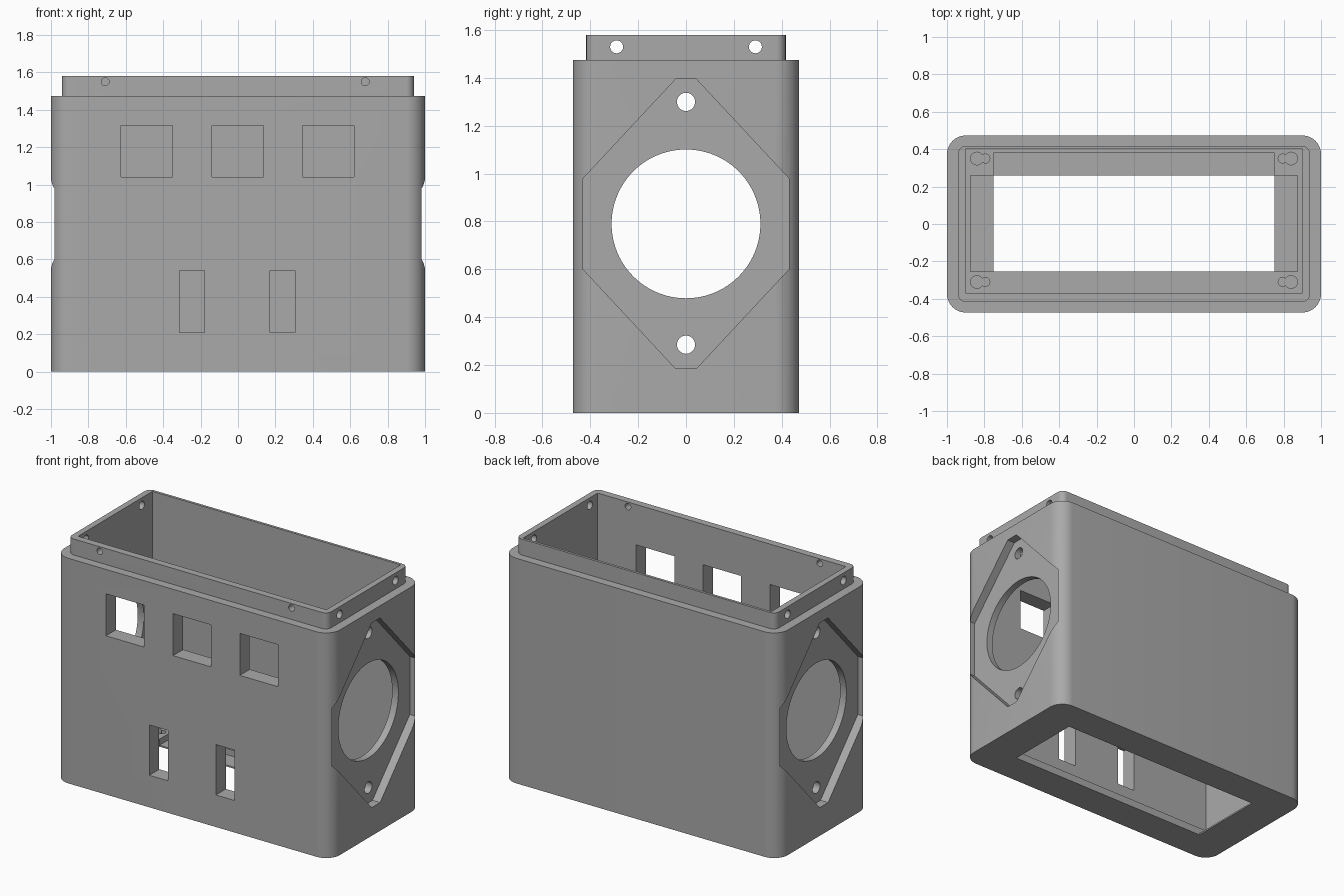
import bpy
import bmesh
from math import cos, sin, pi, radians
from mathutils import Matrix

cube = bpy.data.objects.get("Cube")
if cube:
    bpy.data.objects.remove(cube, do_unlink=True)

grey = bpy.data.materials.new("plain grey")
grey.use_nodes = True
grey.diffuse_color = (0.4, 0.4, 0.4, 1)
grey.node_tree.nodes["Principled BSDF"].inputs["Base Color"].default_value = (0.4, 0.4, 0.4, 1)

# Rotations that send an outline's (u, v, depth) onto the world axes
AXES = {
    "z": Matrix.Identity(3),
    "y": Matrix(((1, 0, 0), (0, 0, 1), (0, 1, 0))),
    "x": Matrix(((0, 0, 1), (1, 0, 0), (0, 1, 0))),
}


def prism(name, outline, low, high, axis="z"):
    """Extrude a closed outline between two depths along an axis."""
    bm = bmesh.new()
    face = bm.faces.new([bm.verts.new((u, v, low)) for u, v in outline])
    top = bmesh.ops.extrude_face_region(bm, geom=[face])["geom"]
    moved = [g for g in top if isinstance(g, bmesh.types.BMVert)]
    bmesh.ops.translate(bm, verts=moved, vec=(0, 0, high - low))
    bmesh.ops.transform(bm, matrix=AXES[axis].to_4x4(), verts=bm.verts)
    bmesh.ops.recalc_face_normals(bm, faces=bm.faces)
    mesh = bpy.data.meshes.new(name)
    bm.to_mesh(mesh)
    bm.free()
    mesh.materials.append(grey)
    obj = bpy.data.objects.new(name, mesh)
    bpy.context.collection.objects.link(obj)
    return obj


def rect(u0, u1, v0, v1):
    return [(u0, v0), (u1, v0), (u1, v1), (u0, v1)]


def circle(u, v, r, n=32):
    return [(u + r * cos(2 * pi * i / n), v + r * sin(2 * pi * i / n)) for i in range(n)]


def rounded(hx, hy, r, n=10):
    """Rounded rectangle outline around the origin."""
    pts = []
    for k, (sx, sy) in enumerate([(1, 1), (-1, 1), (-1, -1), (1, -1)]):
        for i in range(n + 1):
            a = (k + i / n) * pi / 2
            pts.append((sx * (hx - r) + r * cos(a), sy * (hy - r) + r * sin(a)))
    return pts


tools = []


def combine(tool, operation="DIFFERENCE"):
    mod = housing.modifiers.new(tool.name, "BOOLEAN")
    mod.operation = operation
    mod.solver = "EXACT"
    mod.object = tool
    tool.hide_render = True
    tools.append(tool)


def cut(name, outline, low, high, axis="z"):
    combine(prism(name, outline, low, high, axis))


# Outer shell with a narrower lip on top
housing = prism("housing", rounded(1, 0.473, 0.1), 0, 1.475)
combine(prism("lip", rounded(0.94, 0.417, 0.04), 1.2, 1.58), "UNION")

# Cavity and floor opening, with thin floor bands at the ends and the back
FLOOR = 0.05
cut("cavity", rect(-0.9, 0.9, -0.37, 0.40), FLOOR, 2)
cut("floor_opening", rect(-0.75, 0.75, -0.255, 0.26), -0.5, 0.5)
cut("end_floor_bands", rect(-0.875, 0.875, -0.255, 0.26), 0.01, 0.5)
cut("back_floor_band", rect(-0.75, 0.75, -0.255, 0.38), 0.01, 0.5)

# Blind keyholes in the floor corners
for side in (-1, 1):
    for y in (-0.31, 0.35):
        cut("keyhole_large", circle(side * 0.84, y, 0.034, 24), 0.02, 0.3)
        cut("keyhole_small", circle(side * 0.795, y, 0.024, 24), 0.02, 0.3)

# Front windows and slots
for x in (-0.488, -0.002, 0.482):
    cut("front_window", rect(x - 0.138, x + 0.138, 1.04, 1.315), -0.6, -0.2, "y")
for x in (-0.245, 0.238):
    cut("front_slot", rect(x - 0.067, x + 0.067, 0.21, 0.54), -0.6, -0.2, "y")

# Mounting recess, round opening and screw holes on both ends
MID = 0.79
diamond = [(0.43, 0.19), (0.043, 0.605), (-0.043, 0.605), (-0.43, 0.19),
           (-0.43, -0.19), (-0.043, -0.605), (0.043, -0.605), (0.43, -0.19)]
diamond = [(y, MID + z) for y, z in diamond]
for side in (-1, 1):
    low, high = sorted((side * 0.945, side * 1.2))
    cut("end_recess", diamond, low, high, "x")
cut("round_opening", circle(0, MID, 0.311, 96), -1.3, 1.3, "x")
for z in (0.285, 1.30):
    cut("end_screw_hole", circle(0, z, 0.038), -1.3, 1.3, "x")

# Small holes through the lip
for y in (-0.29, 0.29):
    cut("lip_end_hole", circle(y, 1.53, 0.027), -1.3, 1.3, "x")
for x in (-0.71, 0.68):
    cut("lip_front_hole", circle(x, 1.55, 0.021), -0.6, -0.2, "y")

# Bake the cuts and remove the cutters
graph = bpy.context.evaluated_depsgraph_get()
baked = bpy.data.meshes.new_from_object(housing.evaluated_get(graph))
housing.modifiers.clear()
housing.data = baked
baked.materials.clear()
baked.materials.append(grey)
for tool in tools:
    bpy.data.objects.remove(tool, do_unlink=True)

bpy.ops.object.select_all(action="DESELECT")
housing.select_set(True)
bpy.context.view_layer.objects.active = housing
bpy.ops.object.shade_smooth_by_angle(angle=radians(30))
